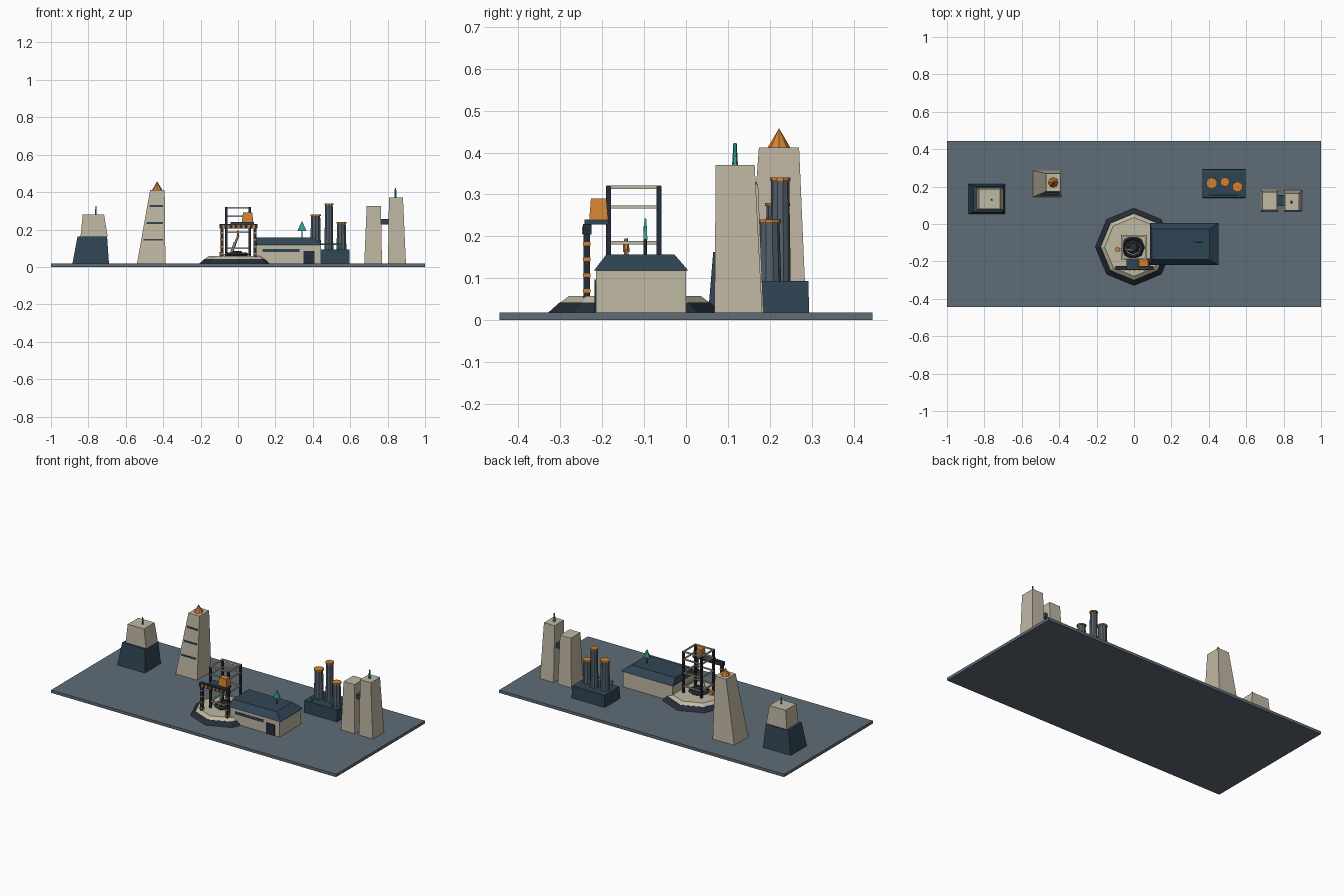
import bpy, math
from mathutils import Vector

def material(name, col):
    m = bpy.data.materials.new(name)
    m.diffuse_color = (*col, 1)
    return m

CREAM = material("cream", (0.53, 0.48, 0.37))
NAVY = material("navy", (0.03, 0.06, 0.09))
DARK = material("dark", (0.018, 0.026, 0.04))
SLATE = material("slate", (0.115, 0.15, 0.18))
STEEL = material("steel", (0.09, 0.12, 0.15))
ORANGE = material("orange", (0.65, 0.22, 0.03))
TEAL = material("teal", (0.03, 0.36, 0.30))

def frustum(name, z0, z1, low, high, mat):
    """Block between two rectangles given as (x0, x1, y0, y1)."""
    v = []
    for (a, b, c, d), z in ((low, z0), (high, z1)):
        v += [(a, c, z), (b, c, z), (b, d, z), (a, d, z)]
    f = [(3, 2, 1, 0), (4, 5, 6, 7)] + [(i, (i + 1) % 4, (i + 1) % 4 + 4, i + 4) for i in range(4)]
    me = bpy.data.meshes.new(name)
    me.from_pydata(v, [], f)
    me.materials.append(mat)
    ob = bpy.data.objects.new(name, me)
    bpy.context.collection.objects.link(ob)
    return ob

def box(name, x0, x1, y0, y1, z0, z1, mat):
    return frustum(name, z0, z1, (x0, x1, y0, y1), (x0, x1, y0, y1), mat)

def cone(name, x, y, z0, z1, r0, r1, mat, n=8, turn=0):
    bpy.ops.mesh.primitive_cone_add(vertices=n, radius1=r0, radius2=r1, depth=z1 - z0,
                                    location=(x, y, (z0 + z1) / 2), rotation=(0, 0, turn))
    ob = bpy.context.object
    ob.name = name
    ob.data.materials.append(mat)
    return ob

def rod(name, a, b, r, mat, n=6):
    a, b = Vector(a), Vector(b)
    ob = cone(name, 0, 0, 0, (b - a).length, r, r, mat, n)
    ob.location = (a + b) / 2
    ob.rotation_euler = (b - a).to_track_quat('Z', 'Y').to_euler()
    return ob

G = 0.018  # ground top
box("ground_slab", -1, 1, -0.445, 0.445, 0, G, SLATE)

# Squat two-tone tower
frustum("squat_tower_base", G, 0.163, (-0.885, -0.69, 0.053, 0.213), (-0.858, -0.70, 0.065, 0.20), NAVY)
frustum("squat_tower_top", 0.163, 0.28, (-0.842, -0.697, 0.075, 0.192), (-0.83, -0.716, 0.08, 0.187), CREAM)
cone("squat_tower_antenna", -0.76, 0.13, 0.28, 0.325, 0.005, 0.003, TEAL, 6)

# Leaning tower with bands and pointed cap
low, high = (-0.54, -0.388, 0.145, 0.287), (-0.47, -0.392, 0.174, 0.27)
frustum("tall_tower", G, 0.412, low, high, CREAM)
cone("tall_tower_cap", -0.432, 0.222, 0.412, 0.458, 0.027, 0, ORANGE)
for i, z in enumerate((0.145, 0.235, 0.325)):
    t = (z - G) / (0.412 - G)
    x0, y0 = (low[k] + t * (high[k] - low[k]) for k in (0, 2))
    box(f"tall_tower_band_{i}", x0 + 0.012, -0.402, y0 - 0.003, y0 + 0.01, z - 0.005, z + 0.005, NAVY)

# Chimney block
frustum("chimney_base", G, 0.094, (0.365, 0.597, 0.14, 0.294), (0.367, 0.595, 0.142, 0.292), NAVY)
for i, (x, y, z, r) in enumerate(((0.415, 0.218, 0.28, 0.03), (0.486, 0.225, 0.34, 0.025), (0.553, 0.199, 0.24, 0.028))):
    cone(f"chimney_{i}", x, y, 0.094, z - 0.008, r, r * 0.86, STEEL, 10)
    cone(f"chimney_cap_{i}", x, y, z - 0.008, z, r, r, ORANGE, 10)
rod("chimney_pipe", (0.40, 0.157, 0.121), (0.56, 0.157, 0.121), 0.005, TEAL)
for x in (0.41, 0.55):
    rod("pipe_support", (x, 0.157, 0.09), (x, 0.157, 0.12), 0.004, TEAL)

# Twin towers with bridge
frustum("twin_tower_left", G, 0.325, (0.675, 0.77, 0.068, 0.185), (0.688, 0.764, 0.075, 0.172), CREAM)
frustum("twin_tower_right", G, 0.37, (0.802, 0.898, 0.068, 0.182), (0.807, 0.882, 0.071, 0.164), CREAM)
box("twin_tower_bridge", 0.755, 0.82, 0.096, 0.155, 0.228, 0.256, NAVY)
cone("twin_tower_antenna", 0.842, 0.117, 0.37, 0.423, 0.007, 0.004, TEAL, 6)

# Octagonal pad
PY = -0.122
cone("pad_skirt", 0, PY, G, 0.042, 0.207, 0.18, DARK)
cone("pad_top", 0, PY, 0.042, 0.058, 0.178, 0.157, CREAM)
bpy.ops.mesh.primitive_torus_add(major_segments=8, minor_segments=4, major_radius=0.052,
                                 minor_radius=0.011, location=(-0.005, PY - 0.003, 0.066))
bpy.context.object.name = "pad_ring"
bpy.context.object.data.materials.append(DARK)
cone("pad_nozzle", -0.005, PY, 0.058, 0.085, 0.038, 0.022, DARK)

# Service frame: four posts with light cross beams
H = 0.06
for sx in (-1, 1):
    for sy in (-1, 1):
        x, y = sx * (H + 0.003), -0.125 + sy * H
        box("frame_post", x - 0.006, x + 0.006, y - 0.006, y + 0.006, 0.055, 0.32, DARK)
for z in (0.10, 0.185, 0.27, 0.317):
    for s in (-1, 1):
        y, x = -0.125 + s * H, s * (H + 0.003)
        box("frame_beam_x", -0.064, 0.064, y - 0.004, y + 0.004, z - 0.004, z + 0.004, CREAM)
        box("frame_beam_y", x - 0.004, x + 0.004, -0.19, -0.06, z - 0.004, z + 0.004, CREAM)

# Jointed arm inside the frame
rod("arm_lower", (-0.035, -0.137, 0.075), (-0.015, -0.14, 0.13), 0.008, CREAM)
rod("arm_upper", (-0.02, -0.14, 0.115), (0.003, -0.143, 0.17), 0.006, CREAM)
cone("arm_head", 0.0, -0.143, 0.163, 0.185, 0.008, 0.007, ORANGE, 6)
cone("arm_tip", 0.0, -0.143, 0.185, 0.195, 0.006, 0.004, TEAL, 6)
box("feed_pipe", -0.10, -0.03, -0.142, -0.13, 0.058, 0.07, CREAM)
box("feed_box", -0.10, -0.078, -0.148, -0.125, 0.058, 0.08, ORANGE)

# Striped gantry crane in front
YG = -0.237
for x in (-0.086, 0.091):
    box("gantry_post", x - 0.008, x + 0.008, YG - 0.008, YG + 0.008, 0.05, 0.23, DARK)
    for z in (0.07, 0.107, 0.145, 0.182):
        box("post_stripe", x - 0.009, x + 0.009, YG - 0.009, YG + 0.009, z - 0.004, z + 0.004, ORANGE)
box("gantry_beam", -0.10, 0.105, YG - 0.009, YG + 0.012, 0.205, 0.23, DARK)
for i in range(7):
    x = -0.078 + i * 0.027
    box("beam_stripe", x - 0.006, x + 0.006, YG - 0.011, YG - 0.005, 0.206, 0.224, ORANGE)
box("trolley_deck", -0.04, 0.085, -0.242, -0.185, 0.228, 0.24, NAVY)
frustum("crane_cabin", 0.24, 0.29, (0.02, 0.082, -0.231, -0.186), (0.027, 0.076, -0.227, -0.19), ORANGE)

# Hall with hipped roof
box("hall_walls", 0.095, 0.443, -0.215, 0.0, G, 0.118, CREAM)
frustum("hall_roof", 0.118, 0.157, (0.086, 0.452, -0.22, 0.006), (0.096, 0.403, -0.19, -0.028), NAVY)
box("hall_window_strip", 0.13, 0.33, -0.218, -0.21, 0.08, 0.097, NAVY)
box("hall_door", 0.35, 0.41, -0.219, -0.21, G, 0.086, DARK)
rod("roof_mast", (0.342, -0.097, 0.15), (0.342, -0.097, 0.225), 0.004, NAVY)
frustum("roof_beacon", 0.192, 0.243, (0.318, 0.366, -0.102, -0.092), (0.340, 0.344, -0.099, -0.095), TEAL)
